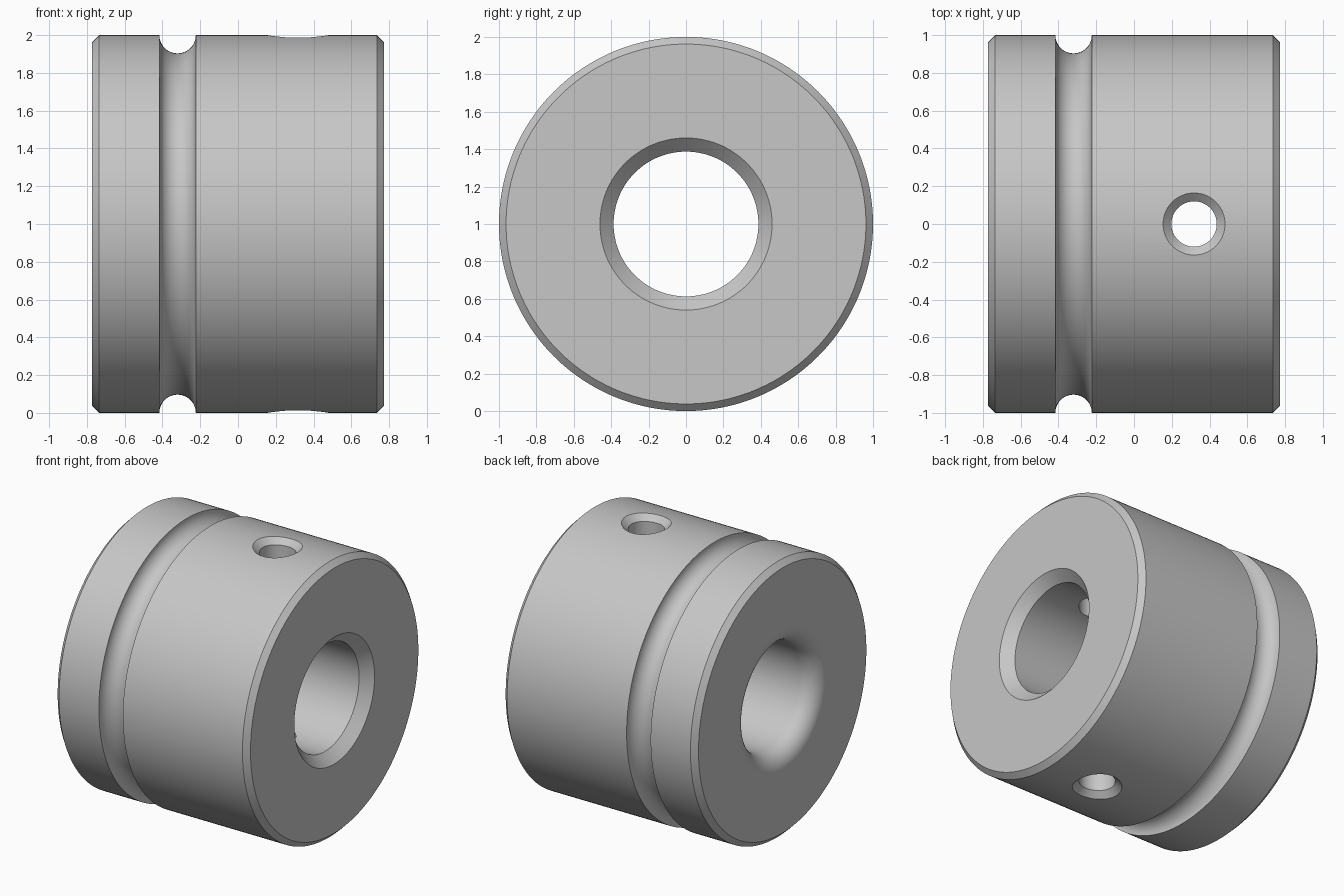
import bpy
import bmesh
from math import sin, cos, pi, sqrt

default = bpy.data.objects.get("Cube")
if default:
    bpy.data.objects.remove(default)

HALF, EDGE, BORE, BORE_EDGE, FILLET = 0.774, 0.038, 0.387, 0.073, 0.129
GROOVE_X, GROOVE_R = -0.32, 0.0965
HOLE_X, HOLE_R, HOLE_EDGE = 0.318, 0.12, 0.044

# Plain grey metal
steel = bpy.data.materials.new("grey steel")
steel.diffuse_color = (0.57, 0.57, 0.57, 1)
steel.use_nodes = True
steel.node_tree.nodes["Principled BSDF"].inputs["Base Color"].default_value = (0.57, 0.57, 0.57, 1)


def arc(cx, cr, radius, start, end, steps):
    """Points (x, r) along an arc in the profile plane."""
    angles = [start + (end - start) * i / steps for i in range(steps + 1)]
    return [(cx + radius * cos(a), cr + radius * sin(a)) for a in angles]


def finish(bm, name):
    bmesh.ops.recalc_face_normals(bm, faces=bm.faces)
    mesh = bpy.data.meshes.new(name)
    bm.to_mesh(mesh)
    bm.free()
    mesh.materials.append(steel)
    obj = bpy.data.objects.new(name, mesh)
    bpy.context.collection.objects.link(obj)
    obj.location.z = 1
    return obj


def bridge(bm, a, b):
    n = len(a)
    for i in range(n):
        j = (i + 1) % n
        bm.faces.new((a[i], a[j], b[j], b[i]))


def lathe(name, profile, segments):
    """Turn a closed (x, r) profile around the x axis."""
    bm = bmesh.new()
    rings = []
    for x, r in profile:
        angles = [2 * pi * i / segments for i in range(segments)]
        rings.append([bm.verts.new((x, r * cos(a), r * sin(a))) for a in angles])
    for k, ring in enumerate(rings):
        bridge(bm, ring, rings[(k + 1) % len(rings)])
    return finish(bm, name)


def hole_cutter(name, segments=64):
    """Through drill whose chamfers follow the round outer wall."""
    bm = bmesh.new()
    rings = []
    flare = 0.02
    wide = HOLE_R + HOLE_EDGE + flare
    for side, r, rise in ((1, wide, flare), (1, HOLE_R, -HOLE_EDGE),
                          (-1, HOLE_R, -HOLE_EDGE), (-1, wide, flare)):
        ring = []
        for i in range(segments):
            a = 2 * pi * i / segments
            y = r * sin(a)
            ring.append(bm.verts.new((HOLE_X + r * cos(a), y, side * (sqrt(1 - y * y) + rise))))
        rings.append(ring)
    for a, b in zip(rings, rings[1:]):
        bridge(bm, a, b)
    for ring, z in ((rings[0], 1.1), (rings[-1], -1.1)):
        tip = bm.verts.new((HOLE_X, 0, z))
        for i in range(segments):
            bm.faces.new((ring[i], ring[(i + 1) % segments], tip))
    return finish(bm, name)


# Bushing body: chamfered rim, round groove, bore with a fillet and a chamfer
profile = [(-HALF, 1 - EDGE), (-HALF + EDGE, 1)]
profile += arc(GROOVE_X, 1, GROOVE_R, pi, 2 * pi, 24)
profile += [(HALF - EDGE, 1), (HALF, 1 - EDGE)]
profile += [(HALF, BORE + BORE_EDGE), (HALF - BORE_EDGE, BORE)]
profile += arc(-HALF + FILLET, BORE + FILLET, FILLET, -pi / 2, -pi, 14)
body = lathe("bushing_body", profile, 192)

# Cross hole through both walls
cutter = hole_cutter("cross_hole_cutter")
cutter.hide_render = True
cut = body.modifiers.new("cross hole", 'BOOLEAN')
cut.operation = 'DIFFERENCE'
cut.solver = 'EXACT'
cut.object = cutter

bpy.ops.object.select_all(action='DESELECT')
body.select_set(True)
bpy.context.view_layer.objects.active = body
bpy.ops.object.modifier_apply(modifier=cut.name)
bpy.data.objects.remove(cutter)

# Smooth walls with crisp edges
bpy.ops.object.shade_smooth_by_angle(angle=pi / 6)
weighted = body.modifiers.new("weighted normals", 'WEIGHTED_NORMAL')
weighted.keep_sharp = True
